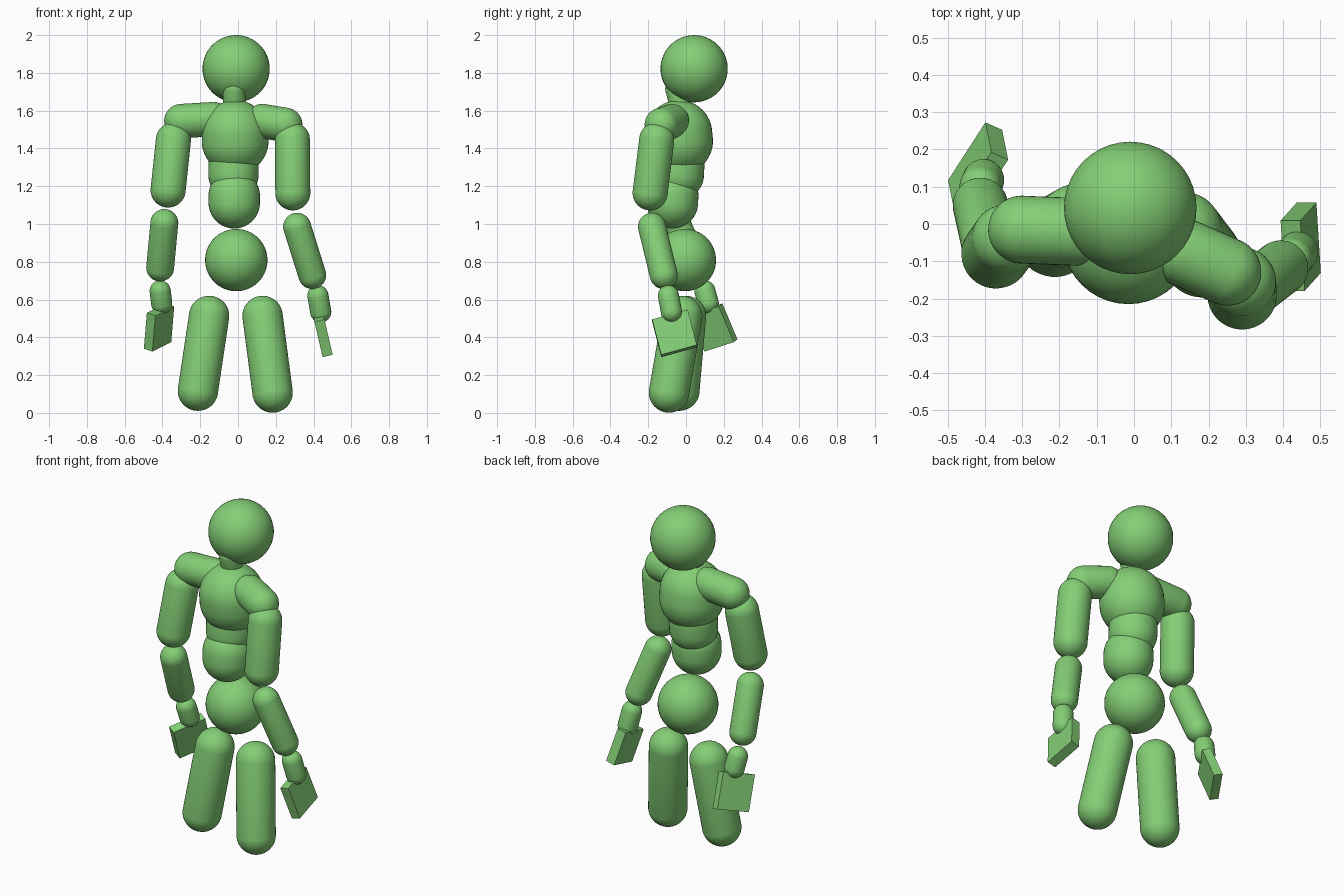
import bpy
import bmesh
from mathutils import Matrix, Vector

default_cube = bpy.data.objects.get("Cube")
if default_cube:
    bpy.data.objects.remove(default_cube, do_unlink=True)

# Single body colour
green = bpy.data.materials.new("leaf_green")
body_colour = (0.23, 0.62, 0.18, 1)
green.use_nodes = True
green.diffuse_color = body_colour
green.node_tree.nodes["Principled BSDF"].inputs["Base Color"].default_value = body_colour


def finish_object(name, mesh_builder, smooth):
    """Turn a bmesh into a named, coloured object in the scene."""
    mesh = bpy.data.meshes.new(name)
    bmesh.ops.recalc_face_normals(mesh_builder, faces=mesh_builder.faces)
    for face in mesh_builder.faces:
        face.smooth = smooth
    mesh_builder.to_mesh(mesh)
    mesh_builder.free()
    mesh.materials.append(green)
    part = bpy.data.objects.new(name, mesh)
    bpy.context.collection.objects.link(part)
    return part


def capsule(name, radius, start, end):
    """Round-ended limb whose cap centres sit at start and end."""
    start, end = Vector(start), Vector(end)
    axis = end - start
    builder = bmesh.new()
    # An odd ring count leaves a band at the equator that stretches into the tube
    bmesh.ops.create_uvsphere(builder, u_segments=40, v_segments=25, radius=radius)
    for vert in builder.verts:
        vert.co.z += axis.length / 2 if vert.co.z > 0 else -axis.length / 2
    turn = axis.to_track_quat("Z", "Y").to_matrix().to_4x4() if axis.length else Matrix()
    builder.transform(Matrix.Translation((start + end) / 2) @ turn)
    return finish_object(name, builder, True)


def slab(name, centre, thickness, width, length):
    """Flat block spanned by three edge vectors."""
    builder = bmesh.new()
    bmesh.ops.create_cube(builder, size=1)
    frame = Matrix((thickness, width, length)).transposed().to_4x4()
    builder.transform(Matrix.Translation(centre) @ frame)
    return finish_object(name, builder, False)


# Head, neck and torso
capsule("head", .178, (-.01, .043, 1.822), (-.01, .043, 1.822))
capsule("neck", .06, (-.02, -.05, 1.715), (-.02, -.03, 1.64))
capsule("chest", .177, (-.015, -.038, 1.479), (-.015, -.034, 1.44))
capsule("upper_waist", .133, (-.024, -.035, 1.31), (-.024, -.038, 1.26))
capsule("lower_waist", .136, (-.02, -.07, 1.15), (-.02, -.072, 1.112))
capsule("pelvis", .165, (-.009, -.006, .809), (-.009, -.006, .809))

# Limb thickness is shared by both sides; each side has its own pose
limb_radius = {
    "shoulder": .091,
    "upper_arm": .093,
    "forearm": .074,
    "wrist": .056,
    "leg": .107,
}
limb_pose = {
    "right": {
        "shoulder": ((-.13, -.022, 1.555), (-.3, -.015, 1.545)),
        "upper_arm": ((-.342, -.04, 1.445), (-.37, -.08, 1.18)),
        "forearm": ((-.39, -.05, 1.005), (-.412, .05, .77)),
        "wrist": ((-.412, .1, .645), (-.404, .118, .58)),
        "leg": ((-.153, 0, .513), (-.212, -.035, .118)),
    },
    "left": {
        "shoulder": ((.13, -.075, 1.545), (.25, -.128, 1.525)),
        "upper_arm": ((.288, -.155, 1.445), (.29, -.19, 1.165)),
        "forearm": ((.313, -.18, .985), (.393, -.118, .73)),
        "wrist": ((.423, -.093, .62), (.438, -.077, .535)),
        "leg": ((.13, -.02, .513), (.183, -.09, .108)),
    },
}
for side, pose in limb_pose.items():
    for limb, (start, end) in pose.items():
        capsule(side + "_" + limb, limb_radius[limb], start, end)

# Flat hands: centre, then thickness, width and length edges
slab("right_hand", (-.418, .145, .452),
     (.045, -.02, -.015), (.1, .155, .05), (-.016, .08, -.19))
slab("left_hand", (.447, -.061, .421),
     (.053, 0, .013), (-.012, .188, .052), (.043, .048, -.187))
